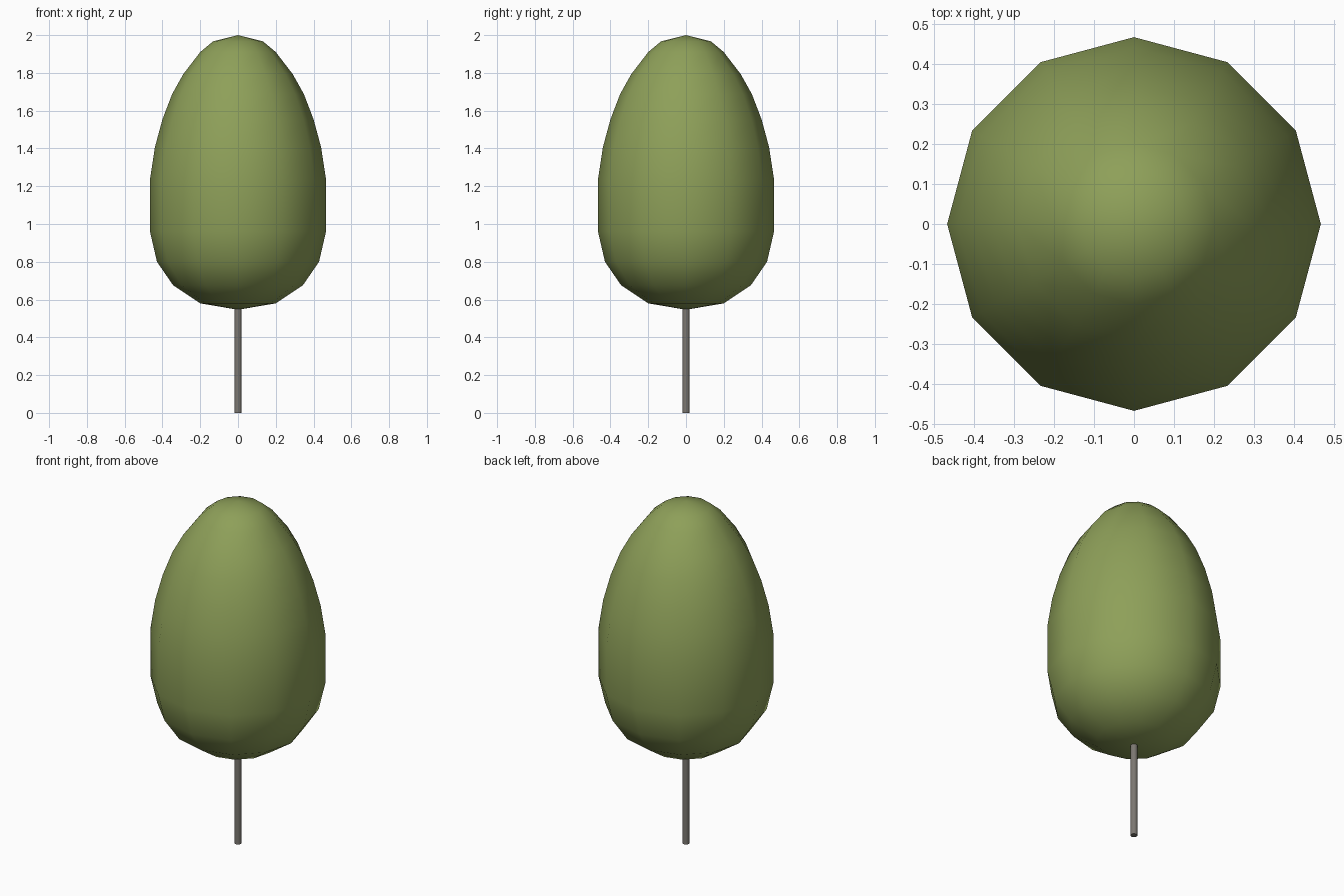
import bpy, bmesh, math

if "Cube" in bpy.data.objects:
    bpy.data.objects.remove(bpy.data.objects["Cube"])

SIDES = 12


def material(name, color):
    mat = bpy.data.materials.new(name)
    mat.diffuse_color = (*color, 1.0)
    mat.use_nodes = True
    mat.node_tree.nodes["Principled BSDF"].inputs["Base Color"].default_value = mat.diffuse_color
    return mat


def lathe(name, profile, mat, sides=SIDES):
    """Spin (radius, z) points around z; zero radius makes a pole."""
    bm = bmesh.new()
    rings = []
    for r, z in profile:
        if r == 0:
            rings.append([bm.verts.new((0, 0, z))] * sides)
        else:
            rings.append([bm.verts.new((r * math.cos(2 * math.pi * i / sides),
                                        r * math.sin(2 * math.pi * i / sides), z))
                          for i in range(sides)])
    for low, high in zip(rings, rings[1:]):
        for i in range(sides):
            j = (i + 1) % sides
            corners = [low[i], low[j], high[j], high[i]]
            bm.faces.new(list(dict.fromkeys(corners)))
    bmesh.ops.recalc_face_normals(bm, faces=bm.faces[:])
    mesh = bpy.data.meshes.new(name)
    bm.to_mesh(mesh)
    bm.free()
    mesh.materials.append(mat)
    obj = bpy.data.objects.new(name, mesh)
    bpy.context.collection.objects.link(obj)
    bpy.ops.object.select_all(action='DESELECT')
    obj.select_set(True)
    bpy.context.view_layer.objects.active = obj
    bpy.ops.object.shade_smooth_by_angle(angle=math.radians(50))
    return obj


# Egg-shaped leafy crown
crown_profile = [
    (0, 0.546), (0.20, 0.58), (0.343, 0.675), (0.429, 0.80), (0.466, 0.96),
    (0.466, 1.236), (0.44, 1.406), (0.40, 1.554), (0.349, 1.687),
    (0.29, 1.793), (0.20, 1.91), (0.132, 1.967), (0, 2.0),
]
lathe("crown", crown_profile, material("leaf_green", (0.27, 0.35, 0.10)))

# Thin straight trunk, tucked slightly into the crown
lathe("trunk", [(0, 0), (0.019, 0), (0.019, 0.57), (0, 0.57)],
      material("bark", (0.20, 0.185, 0.165)))
